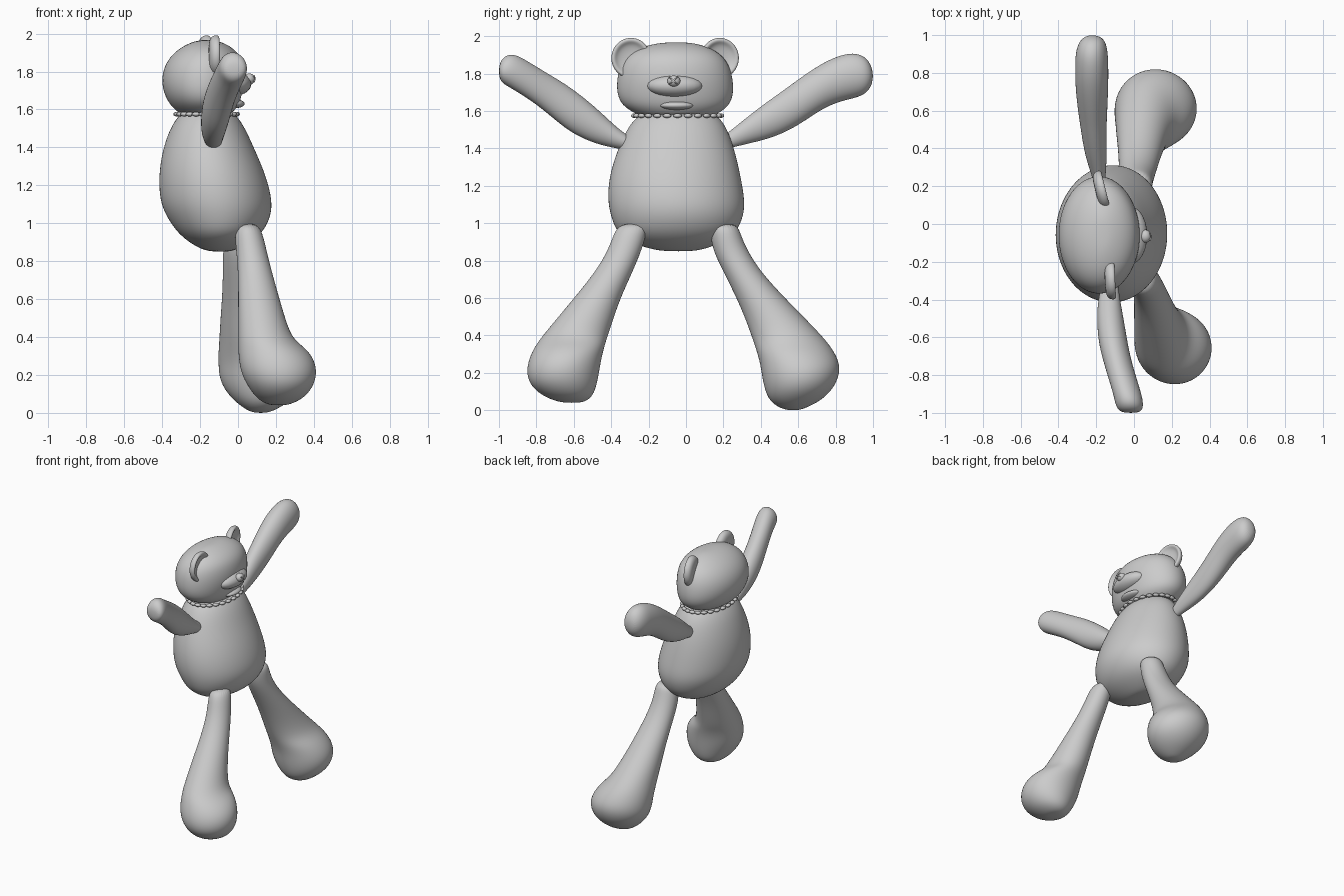
import bpy, bmesh, math
from mathutils import Matrix, Vector

if "Cube" in bpy.data.objects:
    bpy.data.objects.remove(bpy.data.objects["Cube"], do_unlink=True)

plush = bpy.data.materials.new("light grey plush")
plush.diffuse_color = (0.6, 0.6, 0.6, 1)
plush.use_nodes = True
plush.node_tree.nodes["Principled BSDF"].inputs["Base Color"].default_value = (0.6, 0.6, 0.6, 1)


def finish(name, bm, subdiv=0):
    bmesh.ops.recalc_face_normals(bm, faces=bm.faces)
    for f in bm.faces:
        f.smooth = True
    me = bpy.data.meshes.new(name)
    bm.to_mesh(me)
    bm.free()
    me.materials.append(plush)
    ob = bpy.data.objects.new(name, me)
    bpy.context.collection.objects.link(ob)
    if subdiv:
        mod = ob.modifiers.new("smooth", 'SUBSURF')
        mod.levels = mod.render_levels = subdiv
    return ob


def loft(name, axis, rows, segs=24):
    """Elliptical slices along an axis; row = position, a_min, a_max, b_min, b_max."""
    bm = bmesh.new()
    rings = []
    for p, a0, a1, b0, b1 in rows:
        ring = []
        for i in range(segs):
            t = math.tau * i / segs
            co = [(a0 + a1) / 2 + (a1 - a0) / 2 * math.cos(t),
                  (b0 + b1) / 2 + (b1 - b0) / 2 * math.sin(t)]
            co.insert(axis, p)
            ring.append(bm.verts.new(co))
        rings.append(ring)
    for r, s in zip(rings, rings[1:]):
        for i in range(segs):
            j = (i + 1) % segs
            bm.faces.new((r[i], r[j], s[j], s[i]))
    bm.faces.new(rings[0])
    bm.faces.new(rings[-1])
    return finish(name, bm, 2)


def add_ball(bm, loc, size, rot=Matrix(), u=24, v=14):
    m = Matrix.Translation(loc) @ rot @ Matrix.Diagonal((*size, 1))
    bmesh.ops.create_uvsphere(bm, u_segments=u, v_segments=v, radius=1, matrix=m)


def ball(name, loc, size, rot=Matrix()):
    bm = bmesh.new()
    add_ball(bm, loc, size, rot)
    return finish(name, bm)


# Pear-shaped torso
loft("body", 2, [
    (0.85, -0.13, -0.05, -0.10, 0.02), (0.86, -0.19, -0.01, -0.19, 0.10),
    (0.90, -0.26, 0.07, -0.30, 0.20), (0.95, -0.32, 0.13, -0.37, 0.27),
    (1.02, -0.37, 0.17, -0.40, 0.305), (1.10, -0.41, 0.185, -0.42, 0.32),
    (1.20, -0.42, 0.165, -0.42, 0.305), (1.30, -0.415, 0.13, -0.40, 0.285),
    (1.40, -0.395, 0.085, -0.365, 0.26), (1.50, -0.36, 0.04, -0.32, 0.225),
    (1.56, -0.32, 0.0, -0.275, 0.185), (1.60, -0.28, -0.04, -0.22, 0.14)])

# Head
loft("head", 2, [
    (1.56, -0.28, -0.06, -0.22, 0.12), (1.59, -0.325, -0.02, -0.28, 0.18),
    (1.63, -0.365, 0.01, -0.345, 0.235), (1.69, -0.395, 0.025, -0.372, 0.257),
    (1.76, -0.405, 0.035, -0.373, 0.255), (1.83, -0.39, 0.03, -0.36, 0.24),
    (1.89, -0.35, 0.01, -0.325, 0.205), (1.935, -0.29, -0.04, -0.26, 0.14),
    (1.96, -0.23, -0.10, -0.17, 0.06), (1.967, -0.18, -0.14, -0.10, 0.0)])

# Muzzle, with a mouth gap above the lower lip
ball("muzzle", (-0.015, -0.06, 1.735), (0.085, 0.15, 0.062))
ball("lower_lip", (-0.02, -0.05, 1.63), (0.055, 0.09, 0.024))
ball("nose", (0.06, -0.065, 1.76), (0.03, 0.035, 0.03))

# Crossed nose stitches
bm = bmesh.new()
for s in (-1, 1):
    add_ball(bm, (0.085, -0.068, 1.762), (0.007, 0.03, 0.005),
             Matrix.Rotation(s * math.radians(40), 4, 'X'), 10, 6)
finish("nose_stitches", bm)

# Ears: thin cups turned slightly with the head
for name, loc, yaw in (("left_ear", (-0.175, 0.178, 1.883), 14),
                       ("right_ear", (-0.125, -0.295, 1.883), 3)):
    rows = [(x, -r, r, -r * 1.03, r * 1.03) for x, r in
            ((-0.03, 0.04), (-0.027, 0.08), (-0.012, 0.102), (0.012, 0.108),
             (0.027, 0.10), (0.024, 0.085), (0.008, 0.07), (0.0, 0.03))]
    ear = loft(name, 0, rows)
    ear.location = loc
    ear.rotation_euler.z = math.radians(yaw)

# Gathered stitches around the neck
bm = bmesh.new()
for i in range(26):
    t = math.tau * i / 26
    add_ball(bm, (-0.165 + 0.16 * math.cos(t), -0.045 + 0.235 * math.sin(t), 1.575),
             (0.016, 0.024, 0.012), Matrix.Rotation(t, 4, 'Z'), 8, 6)
finish("neck_stitches", bm)

# Arms, sliced along y
loft("right_arm", 1, [
    (-0.28, -0.16, -0.09, 1.39, 1.45), (-0.35, -0.18, -0.08, 1.395, 1.495),
    (-0.42, -0.192, -0.07, 1.41, 1.56), (-0.50, -0.197, -0.055, 1.43, 1.635),
    (-0.62, -0.19, -0.035, 1.485, 1.73), (-0.72, -0.165, -0.015, 1.57, 1.79),
    (-0.82, -0.135, 0.015, 1.65, 1.85), (-0.90, -0.11, 0.04, 1.70, 1.90),
    (-0.95, -0.10, 0.05, 1.73, 1.905), (-0.985, -0.085, 0.045, 1.75, 1.88),
    (-1.0, -0.055, 0.02, 1.785, 1.84)])
loft("left_arm", 1, [
    (0.18, -0.21, -0.16, 1.39, 1.45), (0.25, -0.22, -0.15, 1.405, 1.505),
    (0.33, -0.25, -0.145, 1.425, 1.57), (0.42, -0.27, -0.145, 1.445, 1.64),
    (0.52, -0.285, -0.145, 1.48, 1.71), (0.62, -0.30, -0.14, 1.535, 1.785),
    (0.74, -0.312, -0.135, 1.62, 1.865), (0.84, -0.312, -0.135, 1.655, 1.905),
    (0.91, -0.31, -0.138, 1.67, 1.912), (0.97, -0.29, -0.15, 1.695, 1.885),
    (1.0, -0.25, -0.19, 1.755, 1.82)])

# Legs with big rounded feet, sliced along z
loft("right_leg", 2, [
    (1.00, 0.0, 0.10, -0.35, -0.21), (0.95, -0.02, 0.13, -0.385, -0.21),
    (0.86, -0.01, 0.15, -0.415, -0.235), (0.74, 0.0, 0.18, -0.485, -0.285),
    (0.60, 0.0, 0.22, -0.60, -0.35), (0.48, 0.0, 0.255, -0.70, -0.39),
    (0.39, 0.0, 0.29, -0.775, -0.42), (0.34, 0.0, 0.36, -0.81, -0.435),
    (0.28, 0.003, 0.405, -0.84, -0.45), (0.21, 0.015, 0.418, -0.855, -0.462),
    (0.14, 0.05, 0.40, -0.84, -0.475), (0.08, 0.095, 0.35, -0.775, -0.495),
    (0.05, 0.14, 0.29, -0.70, -0.53), (0.04, 0.18, 0.25, -0.65, -0.57)])
loft("left_leg", 2, [
    (1.00, -0.05, 0.08, 0.13, 0.27), (0.95, -0.07, 0.10, 0.13, 0.29),
    (0.86, -0.08, 0.10, 0.14, 0.325), (0.74, -0.08, 0.12, 0.20, 0.40),
    (0.60, -0.085, 0.15, 0.27, 0.53), (0.48, -0.095, 0.18, 0.32, 0.65),
    (0.38, -0.10, 0.22, 0.355, 0.745), (0.32, -0.105, 0.28, 0.375, 0.79),
    (0.25, -0.105, 0.325, 0.395, 0.825), (0.18, -0.10, 0.34, 0.405, 0.82),
    (0.11, -0.065, 0.32, 0.42, 0.785), (0.05, -0.005, 0.26, 0.445, 0.72),
    (0.012, 0.05, 0.19, 0.50, 0.64), (0.0, 0.09, 0.15, 0.55, 0.60)])
